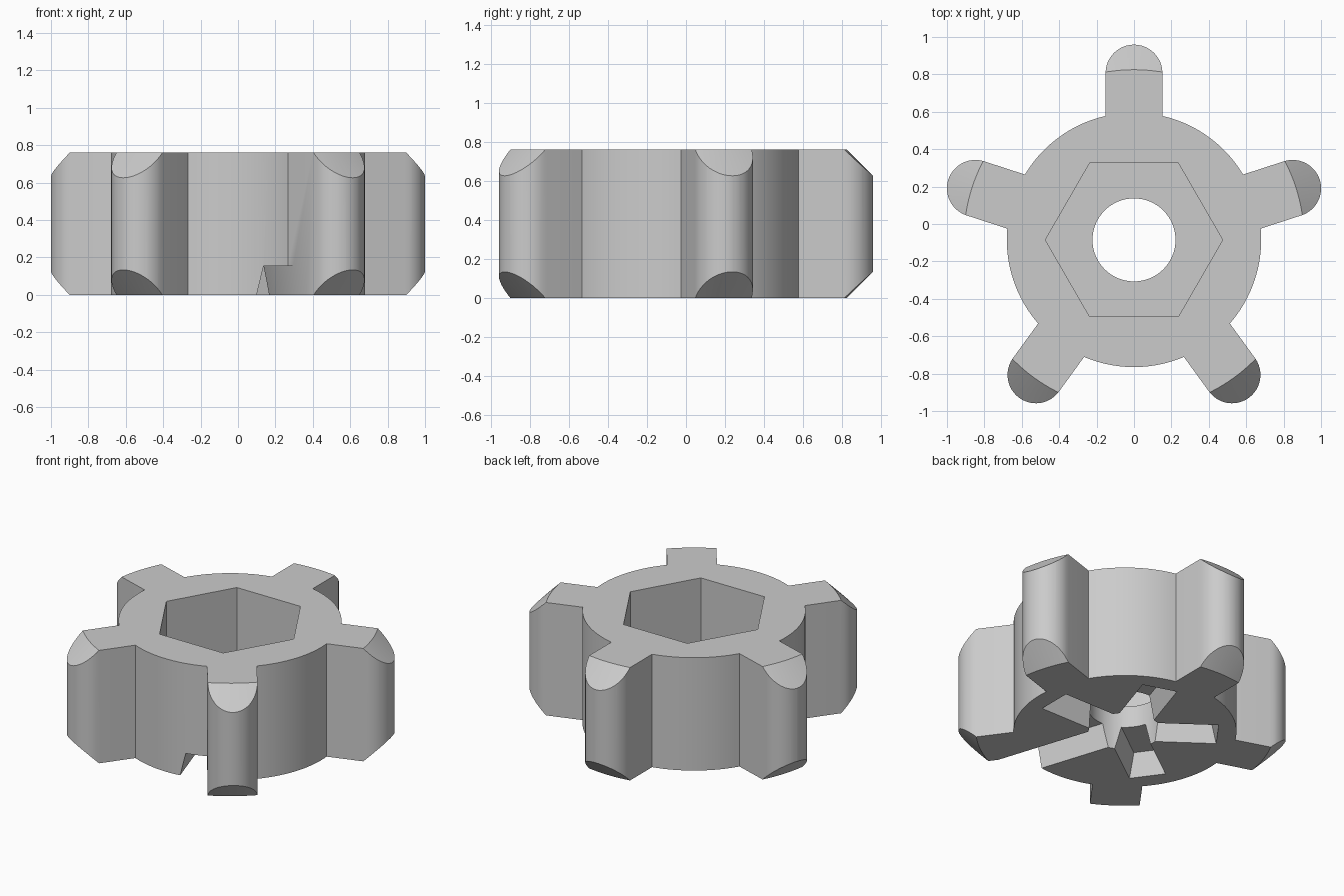
import bpy, bmesh, math
from mathutils import Matrix, Vector

if "Cube" in bpy.data.objects:
    bpy.data.objects.remove(bpy.data.objects["Cube"], do_unlink=True)

HEIGHT, DISC_R = 0.76, 0.68
ARM_HALF, LOBE_R = 0.152, 0.892
CENTRE_Y = -0.085
STEP = math.tau / 5

grey = bpy.data.materials.new("plain_grey")
grey.use_nodes = True
colour = (0.6, 0.6, 0.6, 1)
grey.diffuse_color = colour
grey.node_tree.nodes["Principled BSDF"].inputs["Base Color"].default_value = colour


def loft(name, rings, turn=0):
    """Closed solid through rings of (outline, z), turned about the hub axis."""
    bm = bmesh.new()
    rows = [[bm.verts.new((x, y, z)) for x, y in pts] for pts, z in rings]
    n = len(rows[0])
    for low, high in zip(rows, rows[1:]):
        for i in range(n):
            j = (i + 1) % n
            bm.faces.new((low[i], low[j], high[j], high[i]))
    bm.faces.new(rows[0][::-1])
    bm.faces.new(rows[-1])
    bm.transform(Matrix.Translation((0, CENTRE_Y, 0)) @ Matrix.Rotation(turn, 4, "Z"))
    bmesh.ops.recalc_face_normals(bm, faces=bm.faces)
    mesh = bpy.data.meshes.new(name)
    bm.to_mesh(mesh)
    bm.free()
    mesh.materials.append(grey)
    obj = bpy.data.objects.new(name, mesh)
    bpy.context.collection.objects.link(obj)
    return obj


def circle(r, n):
    return [(r * math.cos(math.tau * i / n), r * math.sin(math.tau * i / n)) for i in range(n)]


def combine(target, tool, operation):
    mod = target.modifiers.new(tool.name, "BOOLEAN")
    mod.operation, mod.object, mod.solver = operation, tool, "EXACT"
    bpy.context.view_layer.objects.active = target
    bpy.ops.object.modifier_apply(modifier=mod.name)
    bpy.data.objects.remove(tool, do_unlink=True)


# Outline: disc with five round-ended arms
outline = []
root = math.asin(ARM_HALF / DISC_R)
for k in range(5):
    a = math.radians(18) + k * STEP
    along = Vector((math.cos(a), math.sin(a)))
    side = Vector((-along.y, along.x))
    for i in range(25):
        t = math.pi * (i / 24 - 0.5)
        p = along * (LOBE_R + ARM_HALF * math.cos(t)) + side * ARM_HALF * math.sin(t)
        outline.append(tuple(p))
    for i in range(21):
        t = a + root + (STEP - 2 * root) * i / 20
        outline.append((DISC_R * math.cos(t), DISC_R * math.sin(t)))
hub = loft("drive_hub", [(outline, 0), (outline, HEIGHT)])

# Conical chamfer on the arm tips, top and bottom
rim, inner = circle(1.10, 160), circle(0.86, 160)
combine(hub, loft("chamfer_envelope", [(inner, -0.05), (rim, 0.19),
        (rim, HEIGHT - 0.19), (inner, HEIGHT + 0.05)]), "INTERSECT")

# Hexagonal pocket above a round bore
hexagon, bore = circle(0.474, 6), circle(0.222, 64)
combine(hub, loft("hex_pocket", [(hexagon, 0.3), (hexagon, 1)]), "DIFFERENCE")
combine(hub, loft("bore", [(bore, -0.2), (bore, 0.5)]), "DIFFERENCE")

# Tapered slots underneath; the last one runs out through the side
for k in range(5):
    end = 1.3 if k == 4 else 0.565
    rings = []
    for z in (-0.05, 0.155):
        draft = 0.24 * z
        w, e = 0.113 - draft, end - draft
        rings.append(([(0.1, -w), (e, -w), (e, w), (0.1, w)], z))
    combine(hub, loft("slot", rings, k * STEP), "DIFFERENCE")

# Smooth round walls, crisp edges
bpy.ops.object.select_all(action="DESELECT")
hub.select_set(True)
bpy.context.view_layer.objects.active = hub
bpy.ops.object.shade_smooth_by_angle(angle=math.radians(25))
